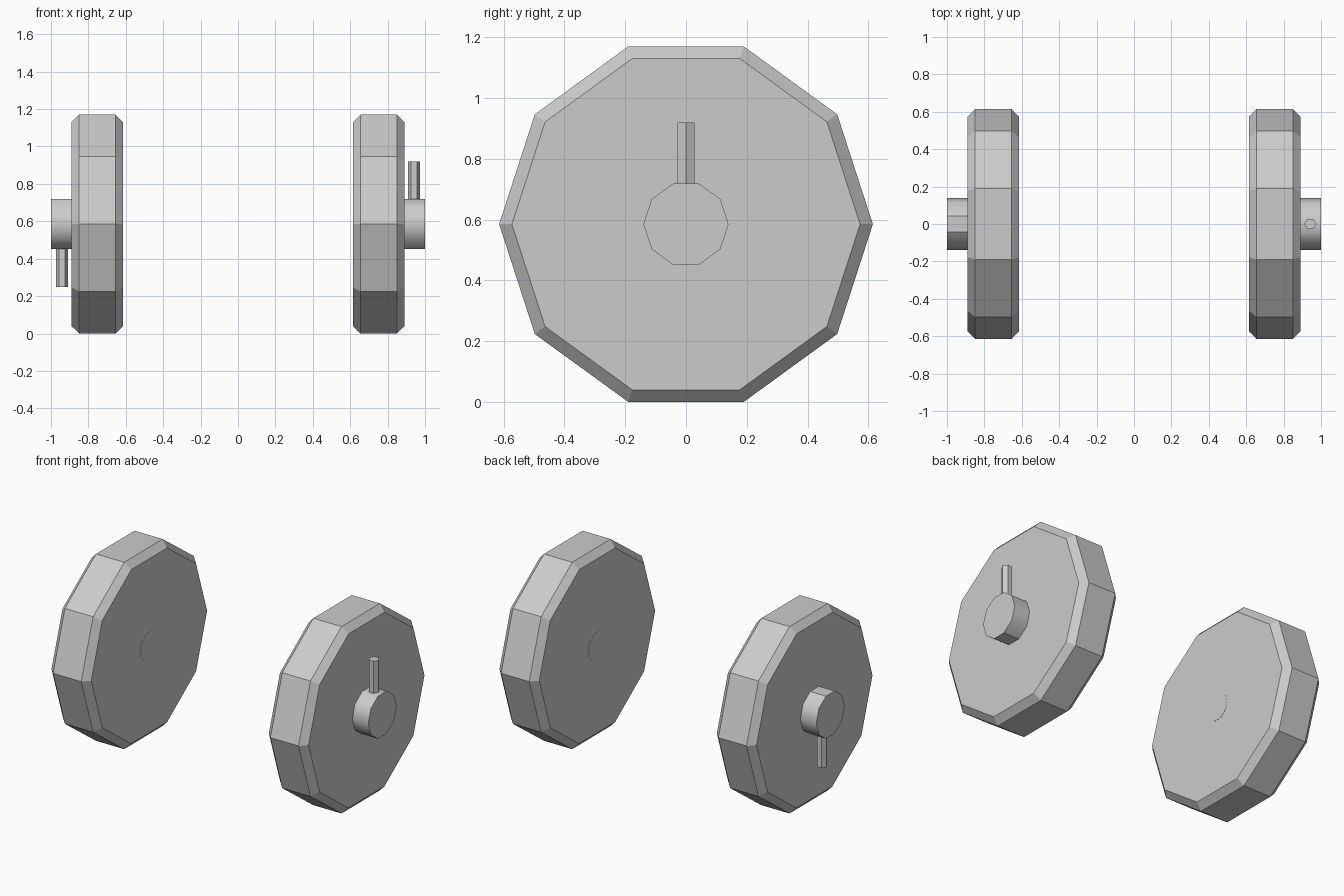
import bpy
from math import cos, sin, pi, radians

if "Cube" in bpy.data.objects:
    bpy.data.objects.remove(bpy.data.objects["Cube"])

SIDES = 10
WHEEL_R = 0.615
CENTRE_Z = WHEEL_R * cos(pi / SIDES)   # wheel rests on a flat side


def make_object(name, verts, faces, side):
    """side 1 = right; side -1 = the same part turned half a turn about y."""
    mesh = bpy.data.meshes.new(name)
    mesh.from_pydata([(side * x, y, CENTRE_Z + side * z) for x, y, z in verts], [], faces)
    mesh.update()
    obj = bpy.data.objects.new(name, mesh)
    bpy.context.collection.objects.link(obj)
    return obj


def lathe(name, profile, sides, side, axis="X", offset=0.0):
    """Closed solid from (position, radius) rings along x or z."""
    verts = []
    for p, r in profile:
        for i in range(sides):
            a = 2 * pi * i / sides
            u, v = r * cos(a), r * sin(a)
            verts.append((p, u, v) if axis == "X" else (offset + u, v, p))
    faces = [tuple(reversed(range(sides)))]
    for k in range(len(profile) - 1):
        for i in range(sides):
            j = (i + 1) % sides
            faces.append((k * sides + i, k * sides + j,
                          (k + 1) * sides + j, (k + 1) * sides + i))
    last = (len(profile) - 1) * sides
    faces.append(tuple(range(last, last + sides)))
    return make_object(name, verts, faces, side)


for label, side in (("right", 1), ("left", -1)):
    # Bevelled ten-sided wheel
    lathe(f"{label}_wheel",
          [(0.615, 0.573), (0.655, WHEEL_R), (0.85, WHEEL_R), (0.89, 0.573)],
          SIDES, side)

    # Outer hub, smooth round except the flat opposite the pin
    hub = lathe(f"{label}_hub", [(0.88, 0.14), (1.0, 0.14)], SIDES, side)
    for face in hub.data.polygons:
        face.use_smooth = abs(face.normal.x) < 0.5 and side * face.normal.z > -0.95

    # Axle end, flush with the inner face
    lathe(f"{label}_axle", [(0.614, 0.09), (0.88, 0.09)], SIDES, side)

    # Six-sided pin standing out of the hub
    lathe(f"{label}_pin", [(0.10, 0.032), (0.335, 0.032)], 6, side, "Z", 0.942)
